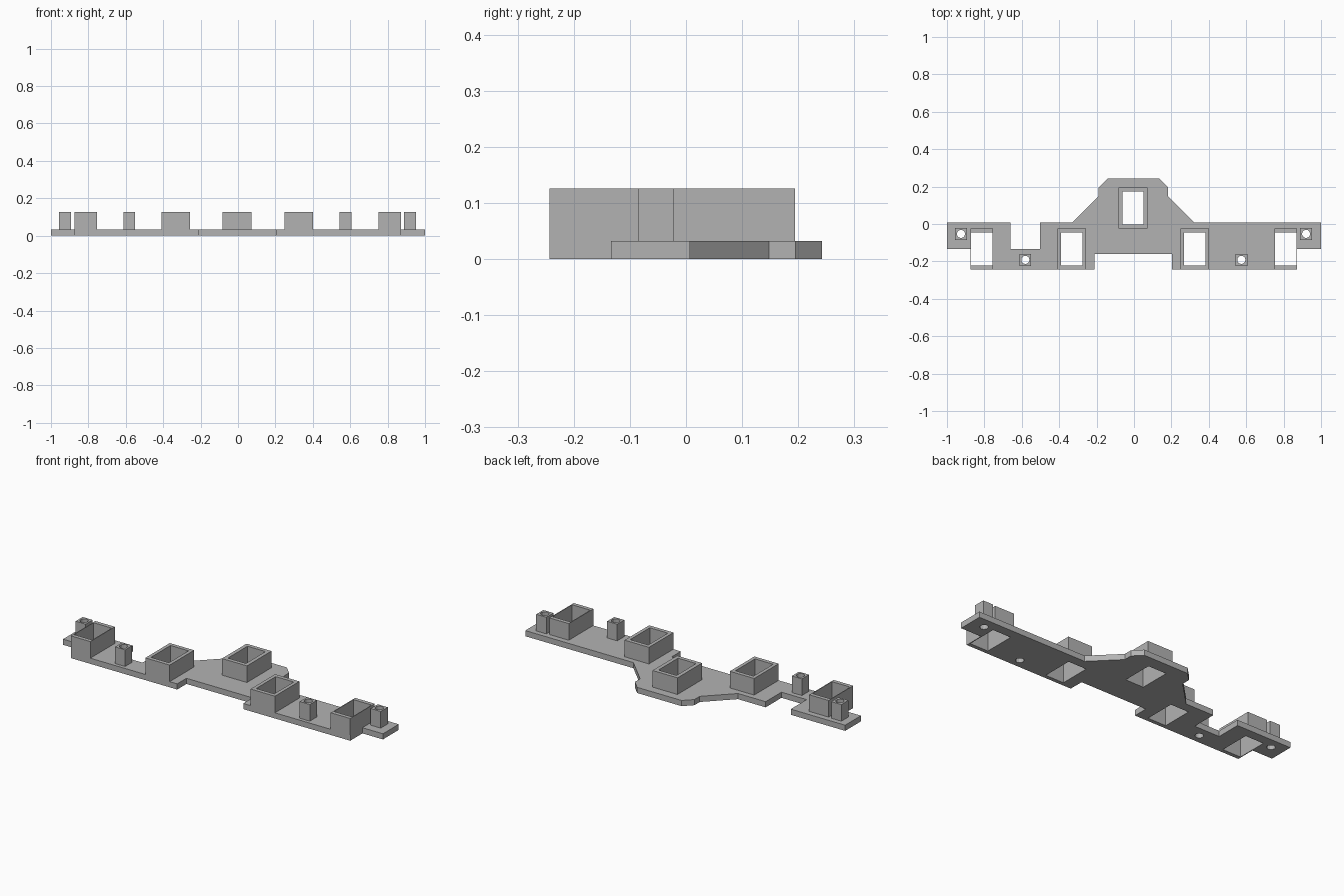
import bpy, bmesh, math

old = bpy.data.objects.get("Cube")
if old:
    bpy.data.objects.remove(old)

GREY = bpy.data.materials.new("light_grey")
GREY.use_nodes = True
GREY.diffuse_color = (0.45, 0.45, 0.45, 1)
GREY.node_tree.nodes["Principled BSDF"].inputs["Base Color"].default_value = GREY.diffuse_color

PLATE = 0.032
TOP = 0.126
HOLE_R = 0.022


def rect(cx, cy, w, d):
    return [(cx + sx * w / 2, cy + sy * d / 2)
            for sx, sy in ((-1, -1), (1, -1), (1, 1), (-1, 1))]


def ring(cx, cy, r, n=12):
    return [(cx + r * math.cos(math.tau * i / n), cy + r * math.sin(math.tau * i / n))
            for i in range(n)]


def extrude(name, loops, z0, z1):
    """Extrude an outline with holes between two heights."""
    curve = bpy.data.curves.new(name, "CURVE")
    curve.dimensions = "2D"
    curve.fill_mode = "BOTH"
    curve.extrude = (z1 - z0) / 2
    for loop in loops:
        spline = curve.splines.new("POLY")
        spline.points.add(len(loop) - 1)
        for point, (x, y) in zip(spline.points, loop):
            point.co = (x, y, 0, 1)
        spline.use_cyclic_u = True
    helper = bpy.data.objects.new(name + "_profile", curve)
    bpy.context.collection.objects.link(helper)
    bpy.context.view_layer.update()
    graph = bpy.context.evaluated_depsgraph_get()
    mesh = bpy.data.meshes.new_from_object(helper.evaluated_get(graph))
    bpy.data.objects.remove(helper)
    bm = bmesh.new()
    bm.from_mesh(mesh)
    bmesh.ops.remove_doubles(bm, verts=bm.verts, dist=0.0001)
    bmesh.ops.translate(bm, verts=bm.verts, vec=(0, 0, (z0 + z1) / 2))
    bmesh.ops.recalc_face_normals(bm, faces=bm.faces)
    for face in bm.faces:
        face.smooth = False
        face.material_index = 0
    bm.to_mesh(mesh)
    bm.free()
    mesh.materials.clear()
    mesh.materials.append(GREY)
    mesh.name = name
    bpy.context.collection.objects.link(bpy.data.objects.new(name, mesh))


# Sockets: name, centre x, centre y, outer width
sockets = [
    ("right_outer_socket", -0.814, -0.134, 0.122),
    ("right_inner_socket", -0.333, -0.134, 0.152),
    ("centre_socket", -0.005, 0.085, 0.156),
    ("left_inner_socket", 0.325, -0.134, 0.152),
    ("left_outer_socket", 0.811, -0.134, 0.122),
]
# Screw posts: name, centre x, centre y
posts = [
    ("right_outer_post", -0.925, -0.053),
    ("right_inner_post", -0.581, -0.192),
    ("left_inner_post", 0.574, -0.192),
    ("left_outer_post", 0.92, -0.053),
]

# Base plate outline, clockwise from the back right corner
outline = [
    (-1, 0.007), (-0.66, 0.007), (-0.66, -0.134), (-0.503, -0.134), (-0.503, 0.007),
    (-0.33, 0.007), (-0.189, 0.148), (-0.189, 0.195), (-0.142, 0.242),
    (0.136, 0.242), (0.183, 0.195), (0.183, 0.148), (0.324, 0.007), (1, 0.007),
    (1, -0.134), (0.872, -0.134), (0.872, -0.243), (0.203, -0.243), (0.203, -0.16),
    (-0.21, -0.16), (-0.21, -0.243), (-0.875, -0.243), (-0.875, -0.134), (-1, -0.134),
]

# Hollow sockets and posts, each with its hole passed on to the plate
holes = []
for name, x, y, w in sockets:
    hole = rect(x, y, 0.113, 0.175)
    holes.append(hole)
    extrude(name, [rect(x, y, w, 0.219), hole], PLATE, TOP)
for name, x, y in posts:
    hole = ring(x, y, HOLE_R)
    holes.append(hole)
    extrude(name, [rect(x, y, 0.063, 0.063), hole], PLATE, TOP)

extrude("base_plate", [outline] + holes, 0, PLATE)
